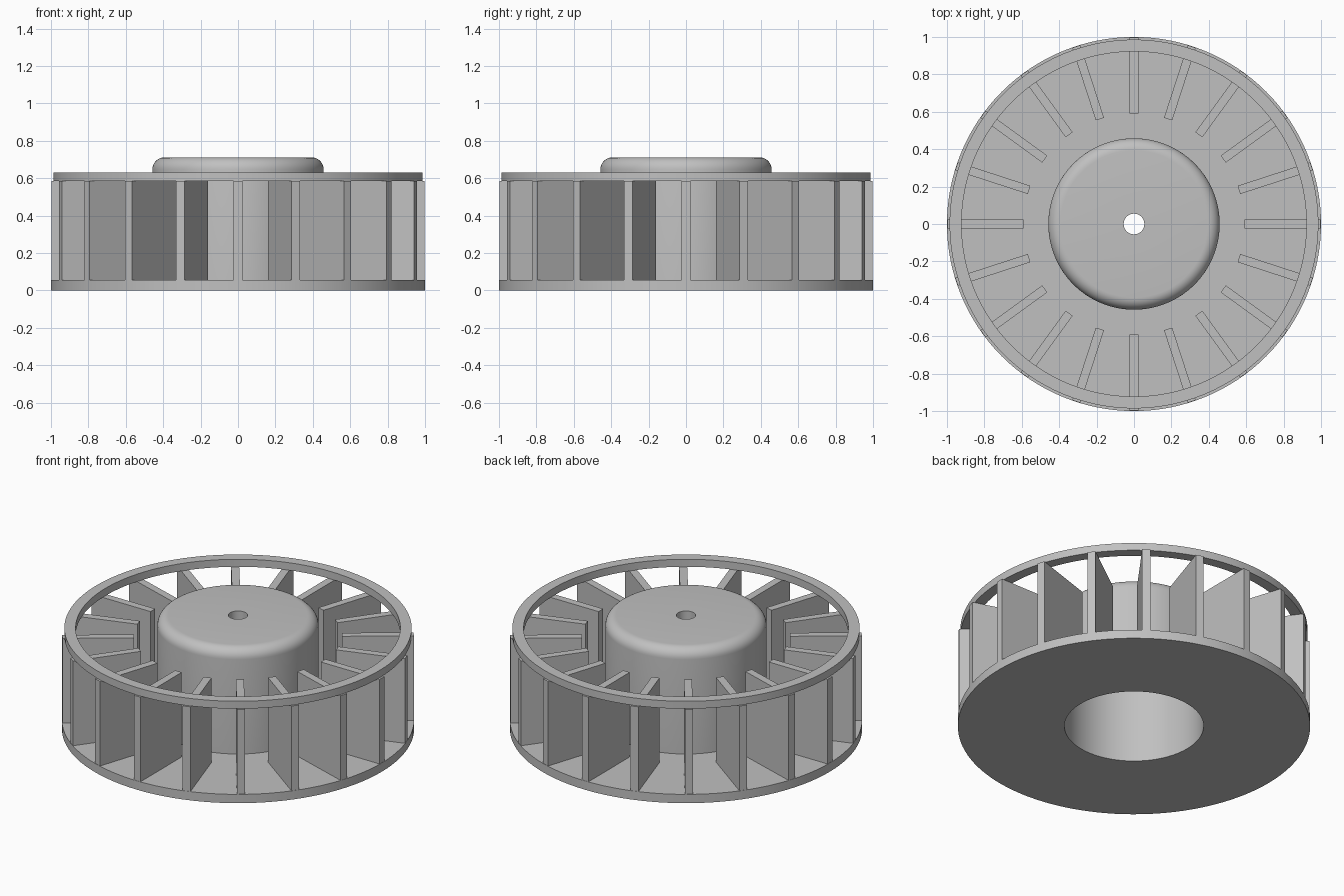
import bpy
import bmesh
from math import cos, sin, pi, radians
from mathutils import Matrix, Vector

default_cube = bpy.data.objects.get("Cube")
if default_cube:
    bpy.data.objects.remove(default_cube, do_unlink=True)

grey = bpy.data.materials.new("plain_grey")
grey.use_nodes = True
GREY = (0.53, 0.53, 0.53, 1)
grey.diffuse_color = GREY
grey.node_tree.nodes["Principled BSDF"].inputs["Base Color"].default_value = GREY

SEGMENTS = 128
BLADES = 20
BASE_TOP, BLADE_TOP, RING_TOP, HUB_TOP = 0.055, 0.585, 0.632, 0.712
HUB_R, BORE_R, SHAFT_R, FILLET = 0.458, 0.395, 0.055, 0.065


def finish(name, bm, smooth=False):
    bmesh.ops.recalc_face_normals(bm, faces=bm.faces)
    mesh = bpy.data.meshes.new(name)
    bm.to_mesh(mesh)
    bm.free()
    mesh.materials.append(grey)
    obj = bpy.data.objects.new(name, mesh)
    bpy.context.collection.objects.link(obj)
    if smooth:
        bpy.ops.object.select_all(action="DESELECT")
        obj.select_set(True)
        bpy.context.view_layer.objects.active = obj
        bpy.ops.object.shade_smooth_by_angle(angle=radians(30))
    return obj


def lathe(name, profile):
    """Revolve a closed (radius, height) profile around z."""
    bm = bmesh.new()
    rings = []
    for i in range(SEGMENTS):
        a = 2 * pi * i / SEGMENTS
        rings.append([bm.verts.new((r * cos(a), r * sin(a), z)) for r, z in profile])
    n = len(profile)
    for i in range(SEGMENTS):
        here, after = rings[i], rings[(i + 1) % SEGMENTS]
        for j in range(n):
            k = (j + 1) % n
            bm.faces.new((here[j], after[j], after[k], here[k]))
    return finish(name, bm, smooth=True)


# Base plate and hollow hub, one turned body with a rounded shoulder
shoulder = [(HUB_R - FILLET + FILLET * cos(t * pi / 16),
             HUB_TOP - FILLET + FILLET * sin(t * pi / 16)) for t in range(9)]
lathe("base_and_hub",
      [(BORE_R, 0), (1, 0), (1, BASE_TOP), (HUB_R, BASE_TOP)]
      + shoulder
      + [(SHAFT_R, HUB_TOP), (SHAFT_R, HUB_TOP - FILLET), (BORE_R, HUB_TOP - FILLET)])

# Upper ring joining the blades
lathe("top_ring", [(0.922, BLADE_TOP), (0.986, BLADE_TOP),
                   (0.986, RING_TOP), (0.922, RING_TOP)])

# Radial blades
inner, outer, bottom, width = 0.59, 0.998, 0.05, 0.046
size = Vector((outer - inner, width, BLADE_TOP - bottom))
centre = Vector(((outer + inner) / 2, 0, (BLADE_TOP + bottom) / 2))
bm = bmesh.new()
for i in range(BLADES):
    turn = Matrix.Rotation(2 * pi * i / BLADES, 4, "Z")
    place = turn @ Matrix.Translation(centre) @ Matrix.Diagonal(size).to_4x4()
    bmesh.ops.create_cube(bm, size=1, matrix=place)
finish("blades", bm)
